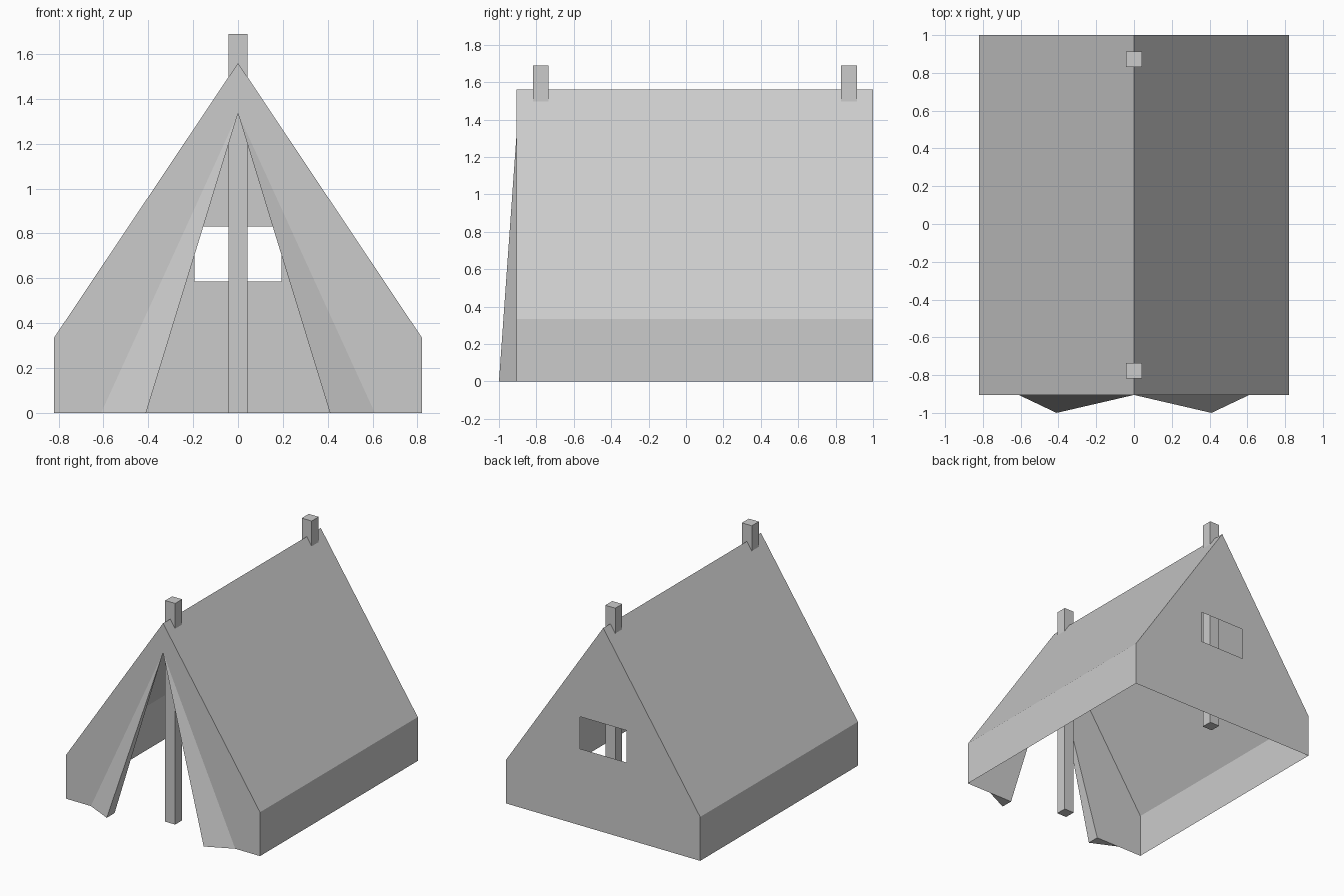
import bpy, bmesh

if "Cube" in bpy.data.objects:
    bpy.data.objects.remove(bpy.data.objects["Cube"])

HALF_W, EAVE, RIDGE = 0.82, 0.335, 1.56
FRONT, BACK = -0.905, 1.0
DOOR_W, DOOR_TOP = 0.41, 1.335


def make_object(name, faces, mirror=True):
    """Build flat faces from point lists, mirrored across x = 0 and welded."""
    bm = bmesh.new()
    for sign in ((1, -1) if mirror else (1,)):
        for pts in faces:
            pts = pts if sign == 1 else pts[::-1]
            bm.faces.new([bm.verts.new((sign * x, y, z)) for x, y, z in pts])
    bmesh.ops.remove_doubles(bm, verts=bm.verts, dist=0.0001)
    mesh = bpy.data.meshes.new(name)
    bm.to_mesh(mesh)
    bm.free()
    obj = bpy.data.objects.new(name, mesh)
    bpy.context.collection.objects.link(obj)
    return obj


def upright(profile, y):
    return [(x, y, z) for x, z in profile]


# Thin canvas: side walls and roof slopes, front with doorway, back with window
side = [(HALF_W, FRONT, 0), (HALF_W, BACK, 0), (HALF_W, BACK, EAVE), (HALF_W, FRONT, EAVE)]
roof = [(HALF_W, FRONT, EAVE), (HALF_W, BACK, EAVE), (0, BACK, RIDGE), (0, FRONT, RIDGE)]
front = upright([(DOOR_W, 0), (HALF_W, 0), (HALF_W, EAVE), (0, RIDGE), (0, DOOR_TOP)], FRONT)
back = upright([(0, 0), (0, 0.585), (0.195, 0.585), (0.195, 0.83), (0, 0.83),
                (0, RIDGE), (HALF_W, EAVE), (HALF_W, 0)], BACK)
make_object("canvas_roof_and_sides", [side, roof])
make_object("canvas_front", [front])
make_object("canvas_back", [back])

# Folded-back door flaps
for side_name, s in (("right", 1), ("left", -1)):
    apex = (0, FRONT, DOOR_TOP)
    outer = (s * 0.61, FRONT, 0)
    fold = (s * DOOR_W, -1.0, 0)
    inner = (s * DOOR_W, FRONT, 0)
    faces = [[apex, fold, outer], [apex, inner, fold], [inner, outer, fold]]
    if s == -1:
        faces = [f[::-1] for f in faces]
    make_object("door_flap_" + side_name, faces, mirror=False)

# Square tent poles standing through the ridge
for pole_name, y in (("front_pole", -0.777), ("back_pole", 0.872)):
    bpy.ops.mesh.primitive_cube_add(size=1, location=(0, y, 0.845))
    pole = bpy.context.object
    pole.name = pole_name
    pole.scale = (0.084, 0.084, 1.69)
